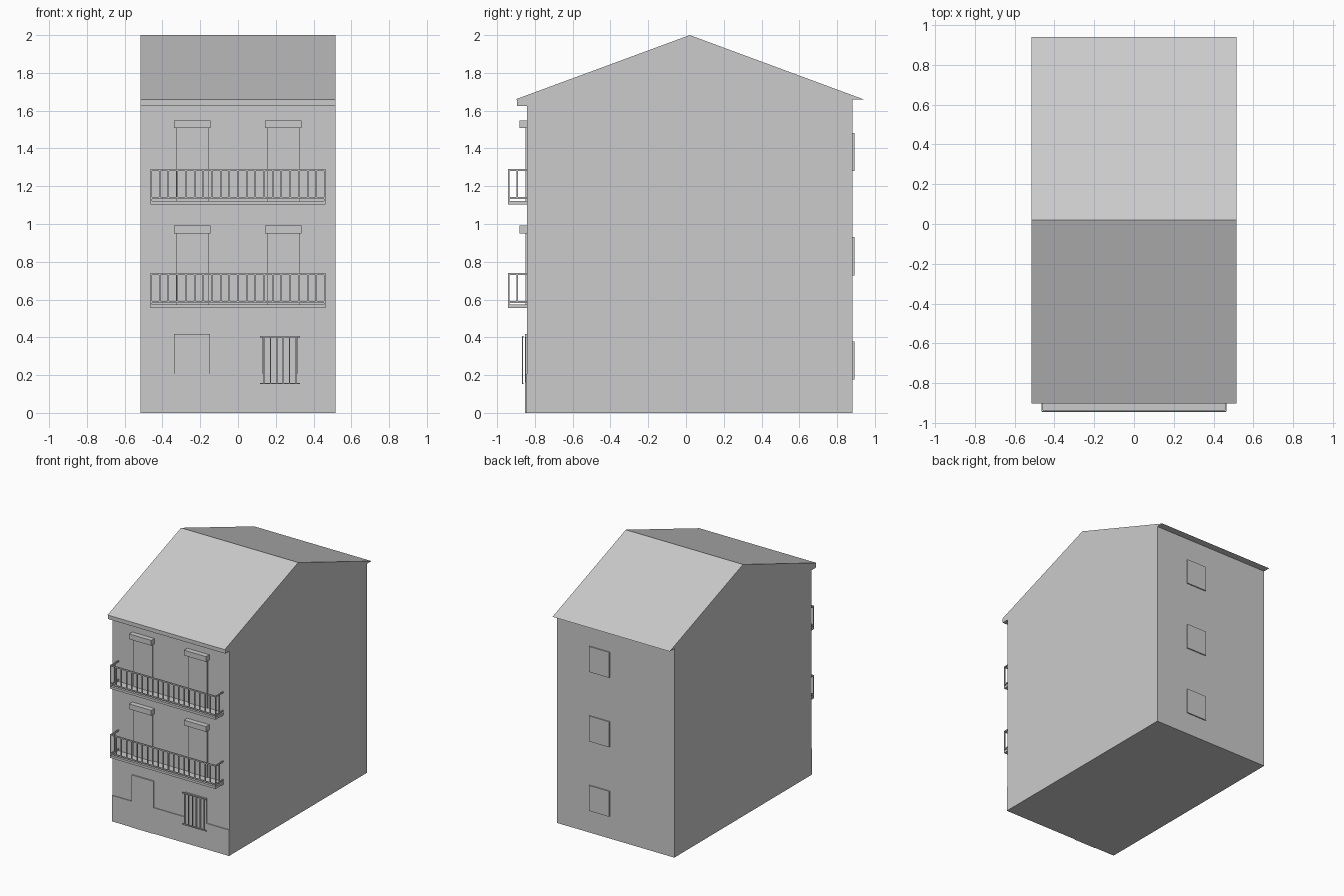
import bpy, bmesh

if "Cube" in bpy.data.objects:
    bpy.data.objects.remove(bpy.data.objects["Cube"])

grey = bpy.data.materials.new("light grey")
grey.diffuse_color = (0.6, 0.6, 0.6, 1)
grey.use_nodes = True
grey.node_tree.nodes["Principled BSDF"].inputs["Base Color"].default_value = grey.diffuse_color

W = 0.515          # half width of the house
FRONT = -0.842     # front wall
BACK = 0.882       # back wall


def finish(name, bm):
    bmesh.ops.recalc_face_normals(bm, faces=bm.faces)
    me = bpy.data.meshes.new(name)
    bm.to_mesh(me)
    bm.free()
    me.materials.append(grey)
    ob = bpy.data.objects.new(name, me)
    bpy.context.collection.objects.link(ob)
    return ob


def boxes(name, items):
    """One object from boxes given as (x0, x1, y0, y1, z0, z1)."""
    bm = bmesh.new()
    for x0, x1, y0, y1, z0, z1 in items:
        vs = bmesh.ops.create_cube(bm, size=1)["verts"]
        for v in vs:
            v.co.x = x1 if v.co.x > 0 else x0
            v.co.y = y1 if v.co.y > 0 else y0
            v.co.z = z1 if v.co.z > 0 else z0
    return finish(name, bm)


def extrude_profile(name, yz):
    """Side profile extruded across the full width."""
    bm = bmesh.new()
    face = bm.faces.new([bm.verts.new((-W, y, z)) for y, z in yz])
    ext = bmesh.ops.extrude_face_region(bm, geom=[face])["geom"]
    new = [g for g in ext if isinstance(g, bmesh.types.BMVert)]
    bmesh.ops.translate(bm, verts=new, vec=(2 * W, 0, 0))
    return finish(name, bm)


# House body with gable roof, overhanging eaves and front cornice
extrude_profile("house_body", [
    (FRONT, 0), (BACK, 0), (BACK, 1.66), (0.94, 1.66), (0.02, 2.0),
    (-0.902, 1.66), (-0.895, 1.66), (-0.895, 1.625), (FRONT, 1.625)])

# Plinth strips on both sides of the entrance, and entrance door
boxes("plinth", [(-W, -0.338, -0.848, FRONT, 0, 0.206),
                 (-0.147, W, -0.848, FRONT, 0, 0.206)])
boxes("entrance_door", [(-0.338, -0.147, -0.852, FRONT, 0, 0.417)])

# Ground floor window with grille
boxes("ground_window", [(0.128, 0.318, -0.851, FRONT, 0.16, 0.403)])
rails = [(0.116, 0.328, -0.869, -0.861, z, z + 0.007) for z in (0.152, 0.400)]
bars = [(x - 0.003, x + 0.003, -0.868, -0.862, 0.155, 0.403)
        for x in (0.138 + i * 0.0338 for i in range(6))]
boxes("window_grille", rails + bars)

# Two identical upper floors: balcony doors, shutter boxes, balcony, railing
RX, RY, T = 0.46, -0.938, 0.004   # railing half width, front line, half bar
for floor, z in (("first", 0.554), ("second", 1.104)):
    sides = (-0.242, 0.24)
    top = z + (0.397 if floor == "first" else 0.403)
    boxes(floor + "_balcony_doors",
          [(x - 0.085, x + 0.085, -0.851, FRONT, z + 0.018, top) for x in sides])
    boxes(floor + "_shutter_boxes",
          [(x - 0.097, x + 0.097, -0.882, FRONT, top, top + 0.042) for x in sides])
    boxes(floor + "_balcony_slab", [(-0.463, 0.463, -0.943, FRONT, z, z + 0.019)])
    parts = []
    for rz in (z + 0.029, z + 0.177):                       # rails
        parts.append((-RX - T, RX + T, RY - T, RY + T, rz, rz + 0.010))
        for s in (-1, 1):
            parts.append((s * RX - T, s * RX + T, RY + T, FRONT, rz, rz + 0.010))
    spots = [(-RX + i * 2 * RX / 20, RY) for i in range(21)]  # balusters
    spots += [(s * RX, -0.893) for s in (-1, 1)]
    for x, y in spots:
        parts.append((x - T, x + T, y - T, y + T, z + 0.034, z + 0.182))
    for s in (-1, 1):                                       # corner feet
        parts.append((s * RX - T, s * RX + T, RY - T, RY + T, z + 0.015, z + 0.034))
    boxes(floor + "_balcony_railing", parts)

# Back windows, one per floor
boxes("back_windows", [(0.052, 0.23, BACK, 0.891, z, z + 0.202)
                       for z in (0.176, 0.728, 1.28)])
